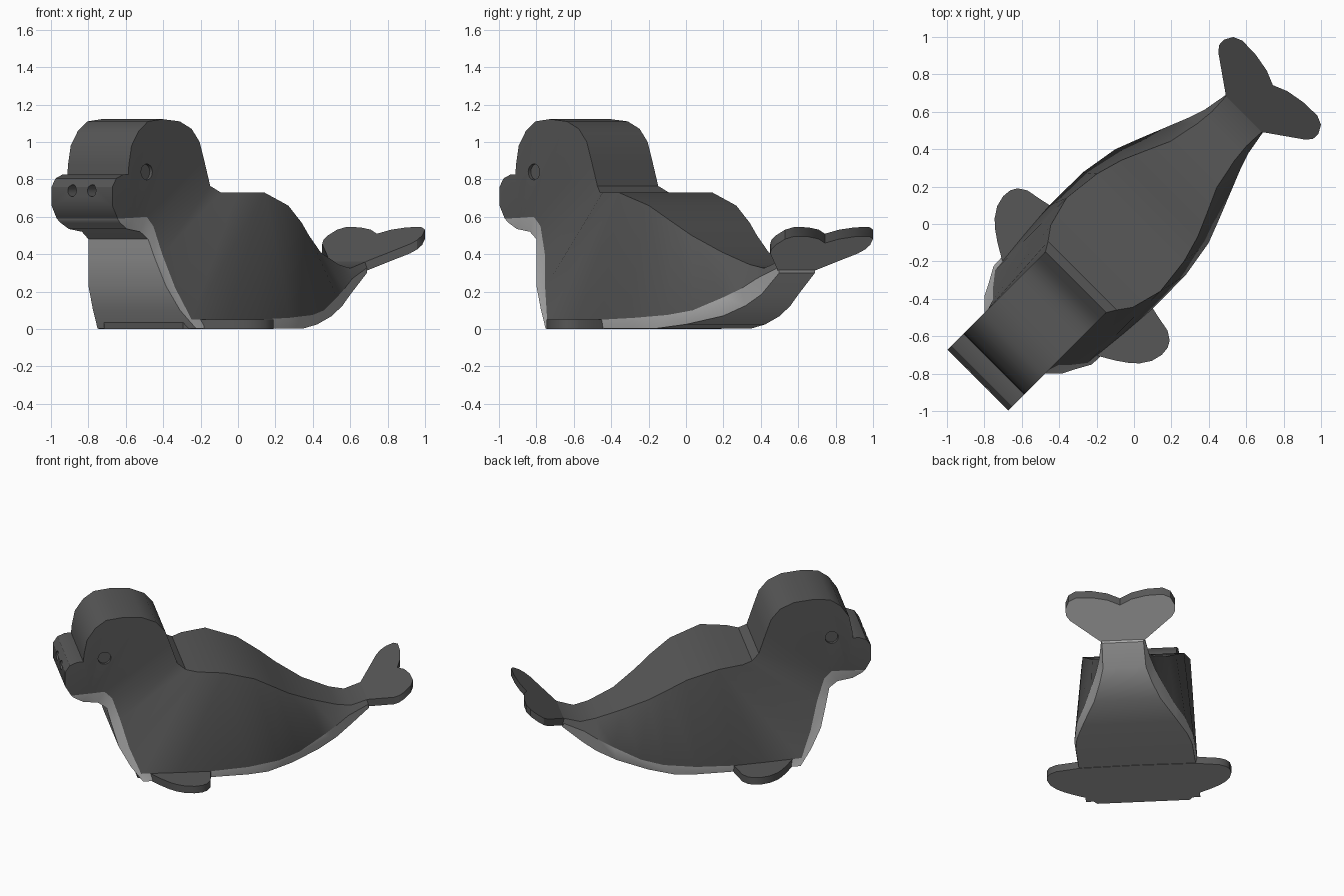
import bpy, bmesh, math
from mathutils import Vector, Matrix

if "Cube" in bpy.data.objects:
    bpy.data.objects.remove(bpy.data.objects["Cube"])

R = math.sqrt(0.5)


def P(s, t, z):
    """s runs nose to tail along the diagonal, t is sideways."""
    return Vector(((s + t) * R, (s - t) * R, z))


def material(name, v):
    m = bpy.data.materials.new(name)
    m.diffuse_color = (v, v, v, 1)
    m.use_nodes = True
    m.node_tree.nodes["Principled BSDF"].inputs["Base Color"].default_value = m.diffuse_color
    return m


DARK = material("dark grey hide", 0.095)
LIGHT = material("light grey belly", 0.40)


def finish(name, bm, angle=35):
    bmesh.ops.recalc_face_normals(bm, faces=bm.faces[:])
    me = bpy.data.meshes.new(name)
    bm.to_mesh(me)
    bm.free()
    me.materials.append(DARK)
    me.materials.append(LIGHT)
    ob = bpy.data.objects.new(name, me)
    bpy.context.collection.objects.link(ob)
    return ob


def smooth(ob, angle):
    bpy.ops.object.select_all(action='DESELECT')
    ob.select_set(True)
    bpy.context.view_layer.objects.active = ob
    bpy.ops.object.shade_smooth_by_angle(angle=math.radians(angle))


# Three lengthwise lines (s, z, half width): ridge, colour edge, underside
H = 0.23
ridge = [(-1.18, .66, H), (-1.18, .76, H), (-1.15, .805, H), (-1.10, .825, H),
         (-1.06, .825, H), (-1.055, .88, H), (-1.035, .98, H), (-.98, 1.06, H),
         (-.91, 1.11, H), (-.80, 1.122, H), (-.67, 1.11, H), (-.58, 1.07, H),
         (-.52, 1.0, H), (-.485, .9, H), (-.44, .765, H), (-.39, .73, .26),
         (-.32, .73, .31), (-.155, .73, .354), (-.155, .73, .354), (-.155, .73, .354),
         (.05, .66, .33), (.19, .57, .29), (.29, .5, .247), (.45, .41, .175),
         (.62, .345, .14), (.72, .325, .13), (.83, .36, .135)]
edge = ([(-1.14, .59, H)] * 4 + [(-1.02, .595, H)] * 6 + [(-.92, .60, H)] * 4
        + [(-.87, .55, H), (-.82, .4, .247), (-.77, .22, .295), (-.70, .05, .35),
           (-.45, .05, .375), (-.25, .05, .39), (0, .06, .389), (.21, .075, .354),
           (.35, .10, .30), (.516, .17, .233), (.61, .215, .195), (.70, .27, .165),
           (.84, .33, .14)])
under = ([(-1.12, .57, .225)] * 4 + [(-1.06, .535, .22)] * 6 + [(-.96, .52, .22)] * 4
         + [(-.905, .48, .226), (-.88, .38, .25), (-.838, .23, .293), (-.767, .1, .329),
            (-.69, .003, .372), (-.25, .003, .38), (0, .003, .38), (.134, .003, .36),
            (.30, .025, .30), (.495, .07, .215), (.62, .125, .17), (.71, .185, .14),
            (.84, .30, .135)])

# Body: skin stretched over the three lines on both sides
bm = bmesh.new()
cache = {}


def vert(p, side):
    key = (p, side)
    if key not in cache:
        cache[key] = bm.verts.new(P(p[0], side * p[2], p[1]))
    return cache[key]


def face(verts, mat):
    vs = list(dict.fromkeys(verts))
    if len(vs) > 2:
        bm.faces.new(vs).material_index = mat


def rows(i):
    return [(ridge[i], 1), (edge[i], 1), (under[i], 1),
            (under[i], -1), (edge[i], -1), (ridge[i], -1)]


MATS = [0, 1, 1, 1, 0, 0]
for i in range(len(ridge) - 1):
    a, b = rows(i), rows(i + 1)
    for k in range(6):
        n = (k + 1) % 6
        face([vert(*a[k]), vert(*a[n]), vert(*b[n]), vert(*b[k])], MATS[k])
for i in (0, len(ridge) - 1):
    r = [vert(*q) for q in rows(i)]
    face([r[0], r[1], r[4], r[5]], 0)
    face([r[1], r[2], r[3], r[4]], 1)
body = finish("body", bm)


# Round recesses for the eyes and nostrils
def recess(name, centre, direction, radius, depth):
    b = bmesh.new()
    rot = direction.to_track_quat('Z', 'Y').to_matrix().to_4x4()
    bmesh.ops.create_cone(b, cap_ends=True, segments=16, radius1=radius, radius2=radius,
                          depth=2 * depth, matrix=Matrix.Translation(centre) @ rot)
    cutter = finish(name, b)
    cutter.hide_render = True
    mod = body.modifiers.new(name, 'BOOLEAN')
    mod.operation = 'DIFFERENCE'
    mod.solver = 'EXACT'
    mod.object = cutter
    bpy.context.view_layer.objects.active = body
    bpy.ops.object.modifier_apply(modifier=name)
    bpy.data.objects.remove(cutter)


for side in (-1, 1):
    recess("eye_recess", P(-.92, side * H, .84), P(0, 1, 0), .043, .02)
    recess("nostril_recess", P(-1.18, side * .074, .74), P(1, 0, 0), .032, .07)
smooth(body, 32)


# Flat parts: mirrored outline, thickened downward, light underneath
def slab(name, half, top, thick):
    pts = half + [(s, -t) for s, t in reversed(half) if t > 0]
    b = bmesh.new()
    up = [b.verts.new(P(s, t, top(s))) for s, t in pts]
    lo = [b.verts.new(P(s, t, top(s) - thick)) for s, t in pts]
    b.faces.new(up)
    b.faces.new(lo).material_index = 1
    for i in range(len(pts)):
        j = (i + 1) % len(pts)
        b.faces.new((up[i], up[j], lo[j], lo[i]))
    bmesh.ops.triangulate(b, faces=[f for f in b.faces if len(f.verts) > 4])
    smooth(finish(name, b), 32)


slab("front_flippers",
     [(-.715, 0), (-.715, .30), (-.64, .354), (-.587, .445), (-.545, .505), (-.506, .548),
      (-.45, .585), (-.39, .60), (-.34, .595), (-.305, .575), (-.276, .53), (-.26, .445),
      (-.247, .385), (-.24, 0)],
     lambda s: .05, .05)
slab("tail_fluke",
     [(.80, 0), (.80, .12), (.834, .14), (.969, .332), (1.0, .355), (1.036, .357),
      (1.082, .332), (1.103, .283), (1.10, .177), (1.082, .078), (1.05, 0)],
     lambda s: .36 + .68 * (s - .83), .05)
